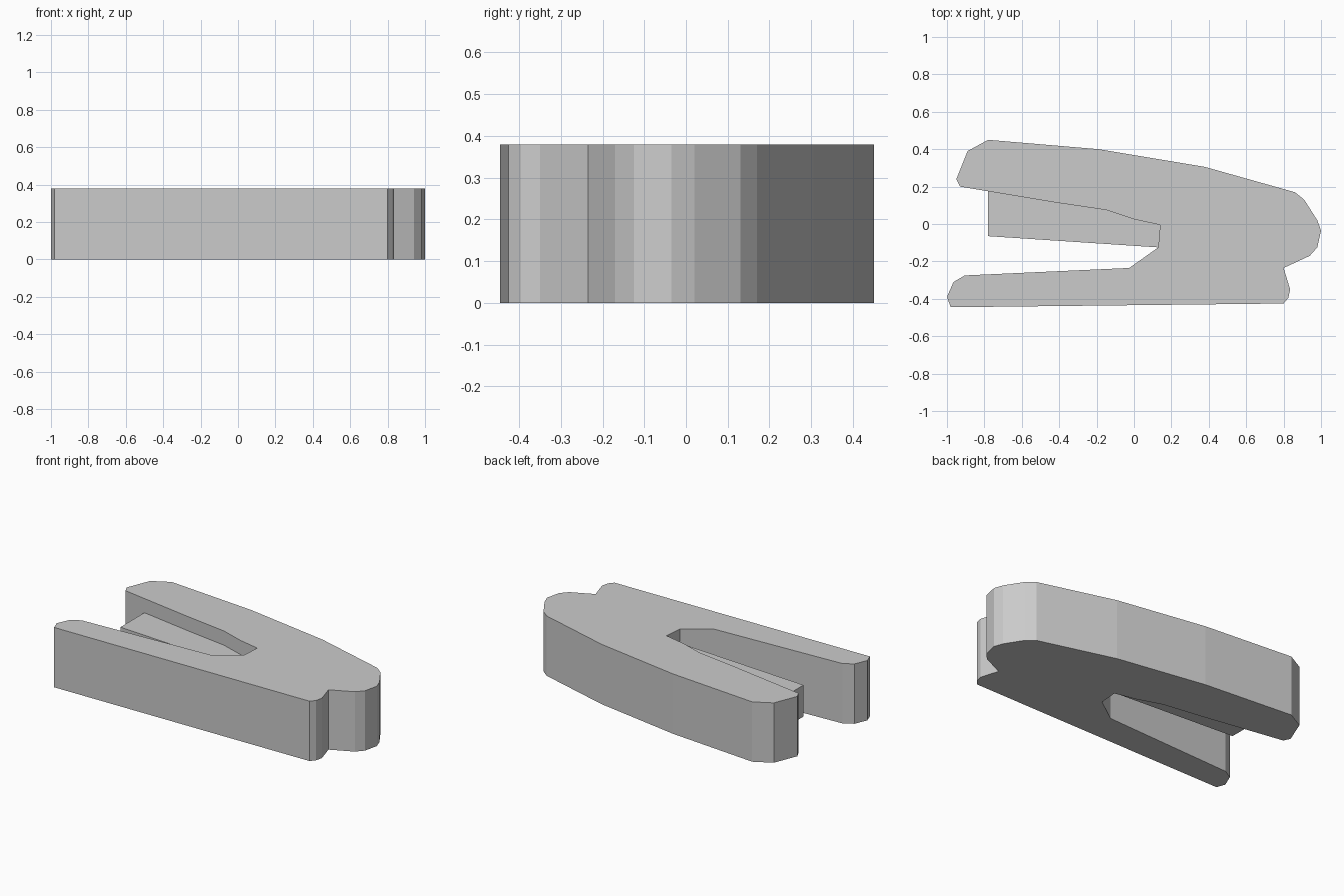
import bpy
import bmesh

# Remove the default object
default_cube = bpy.data.objects.get("Cube")
if default_cube:
    bpy.data.objects.remove(default_cube, do_unlink=True)

# One plain grey for the whole model
grey = bpy.data.materials.new("plain_grey")
grey.use_nodes = True
colour = (0.6, 0.6, 0.6, 1)
grey.diffuse_color = colour
grey.node_tree.nodes["Principled BSDF"].inputs["Base Color"].default_value = colour


def extrude_outline(name, outline, bottom, top):
    """Raise a flat outline into a flat-shaded solid between two heights."""
    bm = bmesh.new()
    face = bm.faces.new([bm.verts.new((x, y, bottom)) for x, y in outline])
    raised = bmesh.ops.extrude_face_region(bm, geom=[face], use_keep_orig=True)
    raised_verts = [v for v in raised["geom"] if isinstance(v, bmesh.types.BMVert)]
    bmesh.ops.translate(bm, verts=raised_verts, vec=(0, 0, top - bottom))
    bmesh.ops.recalc_face_normals(bm, faces=bm.faces)
    mesh = bpy.data.meshes.new(name)
    bm.to_mesh(mesh)
    bm.free()
    mesh.materials.append(grey)
    part = bpy.data.objects.new(name, mesh)
    bpy.context.scene.collection.objects.link(part)
    return part


# Upper arm: blunt nose and long sloping back
arm_back = [(-.95, .24), (-.89, .39), (-.78, .45), (-.19, .4), (.38, .305), (.86, .17)]
# Rounded hinge end, with the notch above the base
hinge_end = [(.91, .13), (.98, .02), (1, -.035), (.98, -.125), (.94, -.17), (.8, -.235)]
# Lower base with a rounded tip
base = [(.835, -.35), (.825, -.395), (.8, -.425), (-.98, -.445),
        (-1, -.39), (-.965, -.31), (-.905, -.275), (-.025, -.235)]
# Inside of the jaw, back along the arm's underside
jaw = [(.13, -.125), (.14, -.005), (0, .025), (-.15, .075), (-.42, .115), (-.93, .2)]

body_height = .38
extrude_outline("stapler_body", arm_back + hinge_end + base + jaw, 0, body_height)

# Narrower magazine between the jaws, centred in the body's thickness
inset = .09
magazine = [(-.78, -.065), (.13, -.125), (.2, -.1), (.2, .05), (-.15, .15), (-.78, .2)]
extrude_outline("staple_magazine", magazine, inset, body_height - inset)
